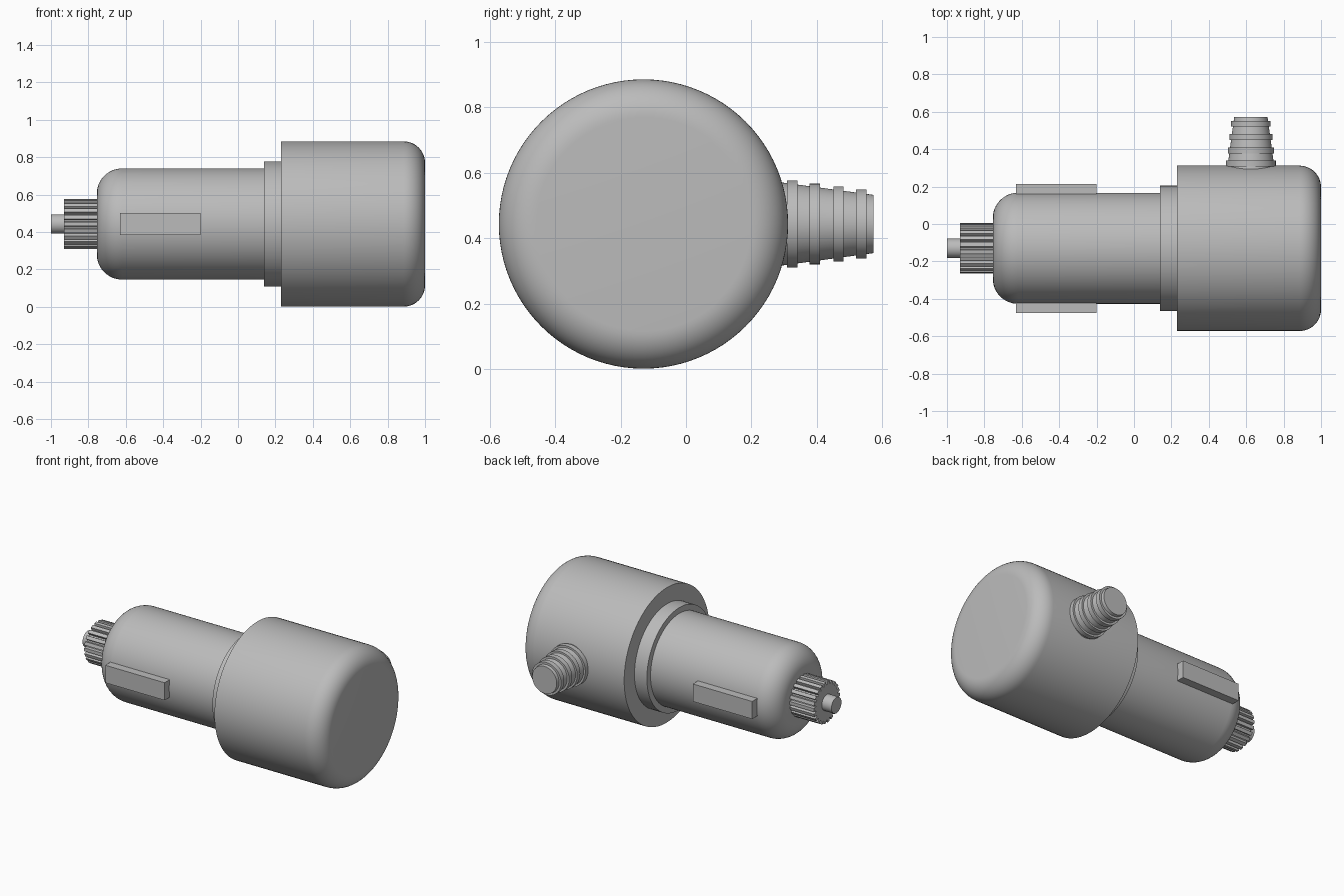
import bpy, bmesh
from math import sin, cos, pi, radians
from mathutils import Matrix, Vector

cube = bpy.data.objects.get("Cube")
if cube:
    bpy.data.objects.remove(cube, do_unlink=True)

AXIS = Vector((0, -0.13, 0.443))
ALONG_X = Matrix.Rotation(pi / 2, 4, 'Y')
ALONG_Y = Matrix.Rotation(-pi / 2, 4, 'X')

grey = bpy.data.materials.new("plain_grey")
grey.use_nodes = True
colour = (0.5, 0.5, 0.5, 1)
grey.diffuse_color = colour
grey.node_tree.nodes["Principled BSDF"].inputs["Base Color"].default_value = colour


def finish(name, bm, smooth=True):
    bmesh.ops.recalc_face_normals(bm, faces=bm.faces)
    mesh = bpy.data.meshes.new(name)
    bm.to_mesh(mesh)
    bm.free()
    mesh.materials.append(grey)
    ob = bpy.data.objects.new(name, mesh)
    bpy.context.collection.objects.link(ob)
    if smooth:
        bpy.ops.object.select_all(action='DESELECT')
        ob.select_set(True)
        bpy.context.view_layer.objects.active = ob
        bpy.ops.object.shade_smooth_by_angle(angle=radians(30))
    return ob


def turned(name, profile, matrix, sides=96):
    """Closed solid of revolution from (height, radius) pairs."""
    bm = bmesh.new()
    rings = [[bm.verts.new(matrix @ Vector((r * cos(2 * pi * i / sides),
                                            r * sin(2 * pi * i / sides), h)))
              for i in range(sides)] for h, r in profile]
    for a, b in zip(rings, rings[1:]):
        for i in range(sides):
            j = (i + 1) % sides
            bm.faces.new((a[i], a[j], b[j], b[i]))
    bm.faces.new(rings[0])
    bm.faces.new(rings[-1])
    return finish(name, bm)


def rounded_end(h, r, fillet, direction, steps=12):
    """Profile points from the side wall round to the flat end at h."""
    return [(h + direction * fillet * (sin(t) - 1), r - fillet * (1 - cos(t)))
            for t in (pi / 2 * k / steps for k in range(steps + 1))]


# Main turned parts along the x axis
main = Matrix.Translation(AXIS) @ ALONG_X
turned("head", [(0.23, 0.442)] + rounded_end(1.0, 0.442, 0.115, 1), main)
turned("collar", [(0.14, 0.335), (0.24, 0.335)], main)
turned("body", rounded_end(-0.755, 0.297, 0.135, -1)[::-1] + [(0.15, 0.297)], main)
turned("tip_shaft", [(-1.0, 0.052), (-0.9, 0.052)], main, 48)

# Toothed knob
teeth = 22
bm = bmesh.new()
outline = []
for i in range(teeth):
    for part, r in ((-0.28, 0.135), (0.28, 0.135), (0.38, 0.115), (0.62, 0.115)):
        a = 2 * pi * (i + part) / teeth
        outline.append(bm.verts.new(AXIS + Vector((-0.93, r * cos(a), r * sin(a)))))
face = bm.faces.new(outline)
extruded = bmesh.ops.extrude_face_region(bm, geom=[face])
bmesh.ops.translate(bm, vec=(0.19, 0, 0),
                    verts=[v for v in extruded["geom"] if isinstance(v, bmesh.types.BMVert)])
finish("toothed_knob", bm, smooth=False)

# Spring contacts on both sides of the body
for name, side in (("front_contact", -1), ("back_contact", 1)):
    bm = bmesh.new()
    place = Matrix.Translation(AXIS + Vector((-0.415, side * 0.31, 0)))
    bmesh.ops.create_cube(bm, size=1, matrix=place @ Matrix.Diagonal((0.43, 0.07, 0.115, 1)))
    finish(name, bm, smooth=False)

# Tapered, ribbed cable sleeve at the back of the head
sleeve = Matrix.Translation((0.625, 0, AXIS.z)) @ ALONG_Y
turned("cable_sleeve", [(0.24, 0.134), (0.573, 0.089)], sleeve, 64)
for i, (start, r) in enumerate(((0.308, 0.133), (0.378, 0.123), (0.45, 0.115), (0.52, 0.106))):
    turned(f"sleeve_rib_{i + 1}", [(start, r), (start + 0.032, r)], sleeve, 64)
